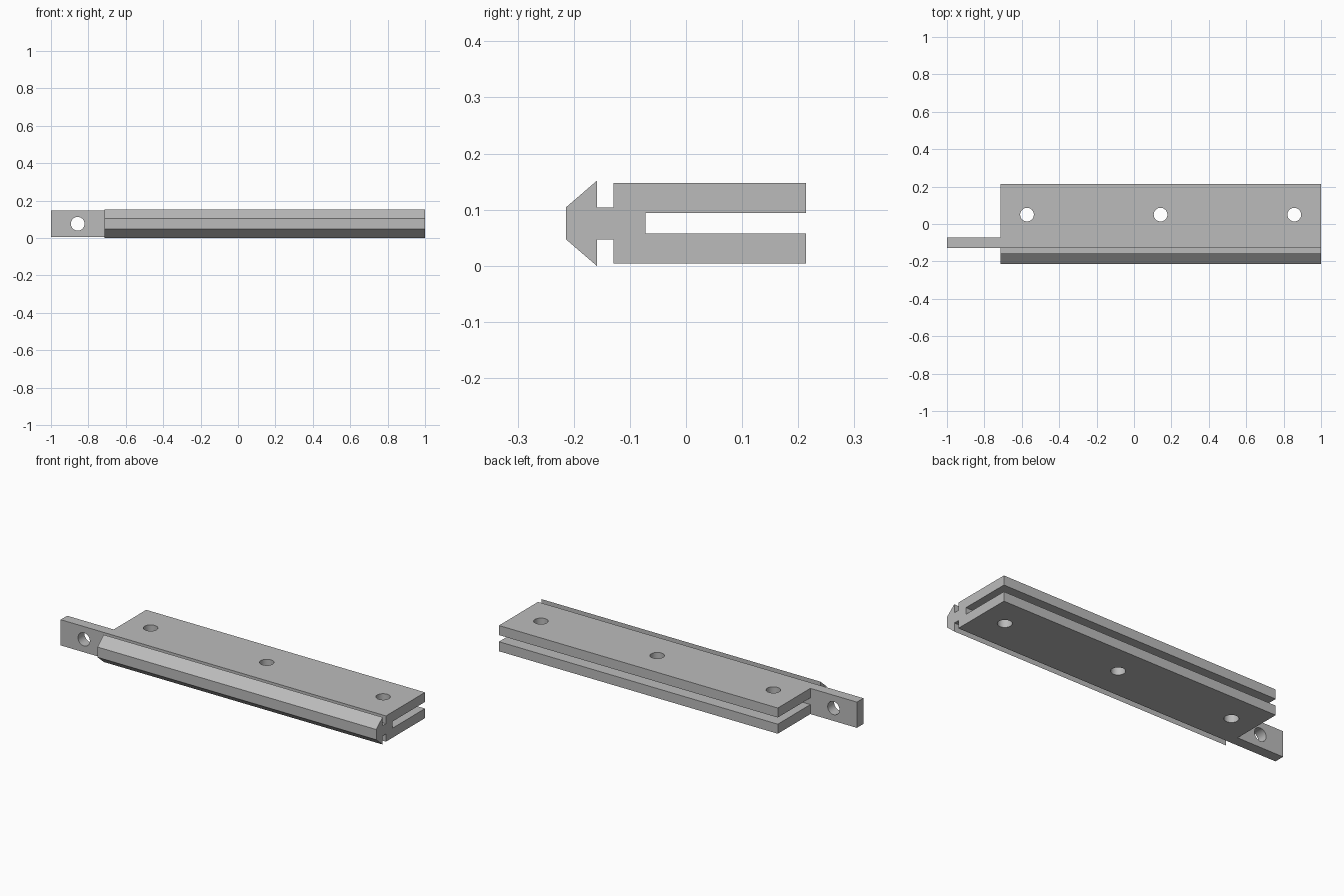
import bpy, bmesh
from math import radians
from mathutils import Matrix, Vector

cube = bpy.data.objects.get("Cube")
if cube:
    bpy.data.objects.remove(cube)

# Single plain grey
grey = bpy.data.materials.new("plain_grey")
grey.use_nodes = True
colour = (0.5, 0.5, 0.5, 1)
grey.diffuse_color = colour
grey.node_tree.nodes["Principled BSDF"].inputs["Base Color"].default_value = colour

MID_Z = 0.0757
END_X, SHOULDER_X = 1.0, -0.714


def add_object(name, bm):
    mesh = bpy.data.meshes.new(name)
    bmesh.ops.recalc_face_normals(bm, faces=bm.faces)
    bm.to_mesh(mesh)
    bm.free()
    mesh.materials.append(grey)
    obj = bpy.data.objects.new(name, mesh)
    bpy.context.collection.objects.link(obj)
    return obj


def extrude_profile(name, profile, x0, x1):
    """Sweep a closed (y, z) profile along x."""
    bm = bmesh.new()
    face = bm.faces.new([bm.verts.new((x0, y, z)) for y, z in profile])
    swept = bmesh.ops.extrude_face_region(bm, geom=[face])["geom"]
    verts = [g for g in swept if isinstance(g, bmesh.types.BMVert)]
    bmesh.ops.translate(bm, verts=verts, vec=Vector((x1 - x0, 0, 0)))
    return add_object(name, bm)


def drill(obj, centres, rotation, radius=0.0365):
    """Cut round holes through an object and smooth their walls."""
    bm = bmesh.new()
    for centre in centres:
        bmesh.ops.create_cone(bm, cap_ends=True, segments=48, radius1=radius,
                              radius2=radius, depth=0.4,
                              matrix=Matrix.Translation(centre) @ rotation)
    cutter = add_object(obj.name + "_hole_cutter", bm)
    cutter.hide_render = True
    mod = obj.modifiers.new("holes", 'BOOLEAN')
    mod.operation, mod.solver, mod.object = 'DIFFERENCE', 'EXACT', cutter
    bpy.context.view_layer.objects.active = obj
    bpy.ops.object.select_all(action='DESELECT')
    obj.select_set(True)
    bpy.ops.object.modifier_apply(modifier=mod.name)
    bpy.data.objects.remove(cutter)
    bpy.ops.object.shade_smooth_by_angle(angle=radians(30))


# Rail: barbed nose, neck and slotted body, mirrored about mid height
half = [(-0.214, 0.0285), (-0.159, 0.0757), (-0.159, 0.0285), (-0.129, 0.0285),
        (-0.129, 0.0715), (0.214, 0.0715), (0.214, 0.0185), (-0.072, 0.0185)]
profile = [(y, MID_Z + h) for y, h in half]
profile += [(y, MID_Z - h) for y, h in reversed(half)]
rail = extrude_profile("slotted_rail", profile, SHOULDER_X, END_X)
drill(rail, [(x, 0.05, MID_Z) for x in (-0.572, 0.142, 0.857)], Matrix.Identity(4))

# Mounting tab continuing the web of the rail
tab_profile = [(y, MID_Z + s * 0.0715) for y, s in
               ((-0.129, -1), (-0.072, -1), (-0.072, 1), (-0.129, 1))]
tab = extrude_profile("mounting_tab", tab_profile, -1.0, SHOULDER_X)
drill(tab, [(-0.857, -0.1, MID_Z)], Matrix.Rotation(radians(90), 4, 'X'))
